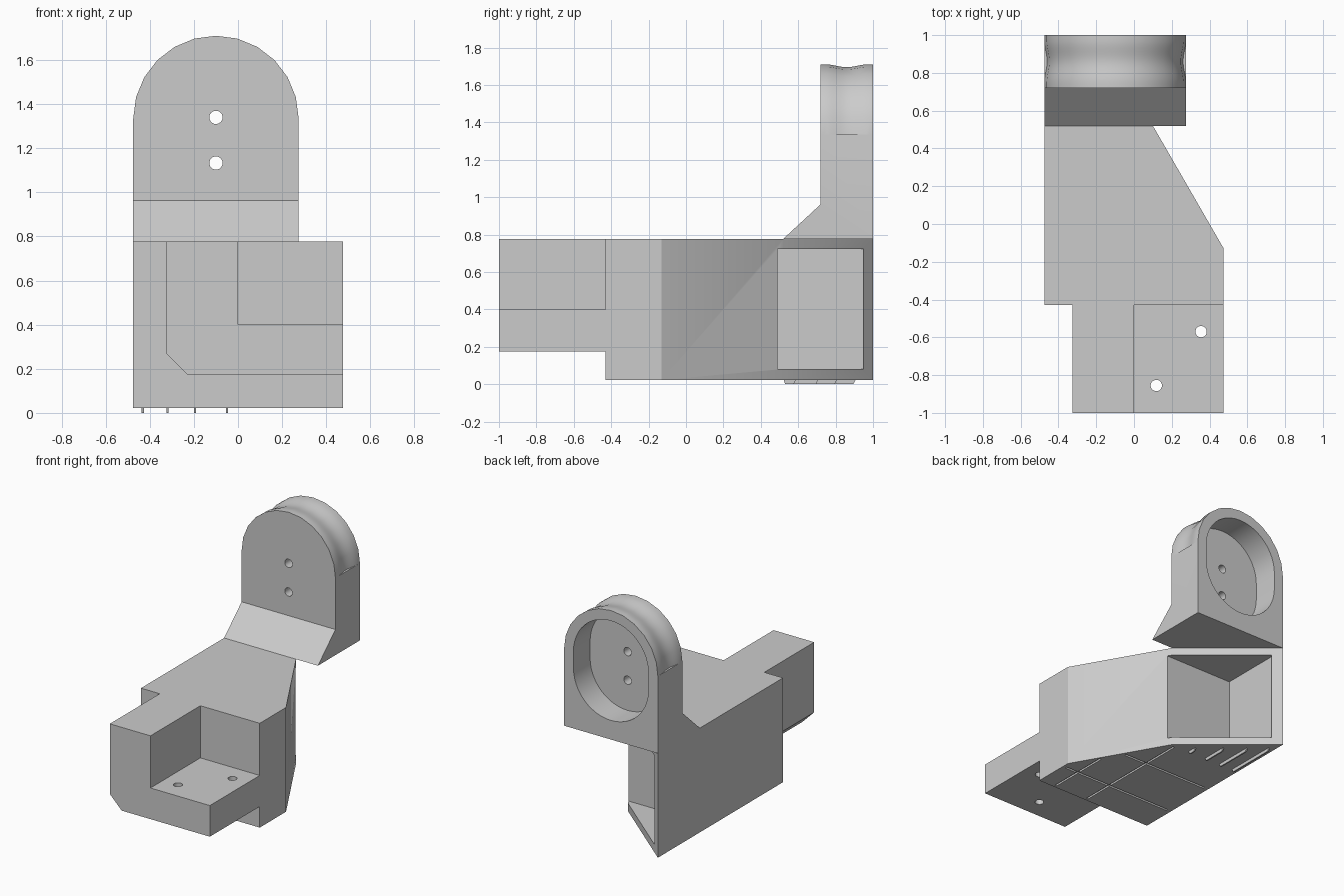
import bpy, bmesh, math
from mathutils import Vector

if "Cube" in bpy.data.objects:
    bpy.data.objects.remove(bpy.data.objects["Cube"])

grey = bpy.data.materials.new("light_grey")
grey.diffuse_color = (0.6, 0.6, 0.6, 1)
grey.use_nodes = True
grey.node_tree.nodes["Principled BSDF"].inputs["Base Color"].default_value = grey.diffuse_color


def make(name, bm):
    bmesh.ops.recalc_face_normals(bm, faces=bm.faces)
    me = bpy.data.meshes.new(name)
    bm.to_mesh(me)
    bm.free()
    ob = bpy.data.objects.new(name, me)
    bpy.context.collection.objects.link(ob)
    me.materials.append(grey)
    return ob


def prism(name, pts, axis, a, b):
    """Extrude a 2D outline along an axis, from a to b."""
    place = {"x": lambda u, v: (a, u, v), "y": lambda u, v: (u, a, v),
             "z": lambda u, v: (u, v, a)}[axis]
    step = Vector([(b - a) * (axis == k) for k in "xyz"])
    bm = bmesh.new()
    f = bm.faces.new([bm.verts.new(place(u, v)) for u, v in pts])
    ext = bmesh.ops.extrude_face_region(bm, geom=[f])["geom"]
    bmesh.ops.translate(bm, vec=step, verts=[e for e in ext if isinstance(e, bmesh.types.BMVert)])
    return make(name, bm)


def box(name, x0, x1, y0, y1, z0, z1):
    return prism(name, [(x0, y0), (x1, y0), (x1, y1), (x0, y1)], "z", z0, z1)


def arc(cx, cy, r, start, end, n):
    return [(cx + r * math.cos(math.radians(start + (end - start) * i / n)),
             cy + r * math.sin(math.radians(start + (end - start) * i / n))) for i in range(n + 1)]


def combine(target, other, op):
    mod = target.modifiers.new(op.lower(), "BOOLEAN")
    mod.operation, mod.solver, mod.object = op, "EXACT", other
    bpy.context.view_layer.objects.active = target
    bpy.ops.object.modifier_apply(modifier=mod.name)
    bpy.data.objects.remove(other, do_unlink=True)


def cut(target, other):
    combine(target, other, "DIFFERENCE")


L, R, B, T = -0.475, 0.475, 0.023, 0.777   # body left, right, bottom, top
CX, CZ, RAD = -0.1, 1.335, 0.375           # arch centre and radius

# Body: wedge-shaped plan with a pocket in the rear diagonal face
body = prism("bracket_body", [(L, -0.43), (R, -0.43), (R, -0.13), (0.1, 0.52), (L, 1.0)], "z", B, T)
cut(body, box("pocket", -0.43, 0.6, 0.49, 0.95, 0.08, 0.722))

# Shallow grooves under the body
cut(body, box("groove", 0.062, 0.077, -0.41, 0.5, 0, 0.036))
cut(body, box("groove", 0.338, 0.353, -0.41, 0.06, 0, 0.036))
for y, x1 in ((-0.18, 0.45), (0.21, 0.25)):
    cut(body, box("groove", -0.44, x1, y - 0.008, y + 0.008, 0, 0.036))

# Front arm: chamfered block with a square notch and two holes
arm = prism("front_arm", [(-0.325, T), (-0.325, 0.27), (-0.23, 0.175), (R, 0.175), (R, T)],
            "y", -1.0, -0.43)
cut(arm, box("notch", 0, 0.6, -1.1, -0.40, 0.4, 0.9))
for hx, hy in ((0.355, -0.57), (0.118, -0.855)):
    cut(arm, prism("hole", arc(hx, hy, 0.03, 0, 345, 23), "z", 0.1, 0.5))
combine(body, arm, "UNION")

# Upright: ramped base
plate = prism("upright_plate", [(0.52, T), (1.0, T), (1.0, CZ), (0.72, CZ), (0.72, 0.962)],
              "x", L, CX + RAD)

# Upright: round top with a shallow groove around its rim
bm = bmesh.new()
rings = []
for i in range(17):
    y = 0.72 + 0.28 * i / 16
    t = max(-1, min(1, (y - 0.86) / 0.115))
    r = RAD - 0.0075 * (1 + math.cos(math.pi * t))
    rings.append([bm.verts.new((x, y, z)) for x, z in arc(CX, CZ, r, 0, 180, 12)])
for a, b in zip(rings, rings[1:]):
    for j in range(13):
        k = (j + 1) % 13
        bm.faces.new((a[j], a[k], b[k], b[j]))
bm.faces.new(rings[0])
bm.faces.new(rings[-1])
combine(plate, make("arch", bm), "UNION")

# Stadium-shaped recess in the back, and two holes through the front wall
recess = arc(CX, CZ, 0.3, 0, 180, 24) + arc(CX, 1.215, 0.3, 180, 360, 24)
cut(plate, prism("recess", recess, "y", 0.81, 1.1))
for hz in (CZ + 0.005, 1.133):
    cut(plate, prism("hole", arc(CX, hz, 0.03, 0, 345, 23), "y", 0.6, 0.9))
combine(body, plate, "UNION")

# Thin ribs under the rear of the body
for x, y1 in ((-0.05, 0.59), (-0.195, 0.71), (-0.32, 0.81), (-0.432, 0.91)):
    prism("bottom_rib", [(0.52, 0.03), (0.53, 0), (y1 - 0.015, 0), (y1, 0.03)],
          "x", x - 0.005, x + 0.005)

# Smooth the curved faces, keep the edges sharp
bpy.ops.object.select_all(action="DESELECT")
body.select_set(True)
bpy.context.view_layer.objects.active = body
bpy.ops.object.shade_smooth_by_angle(angle=math.radians(28))
